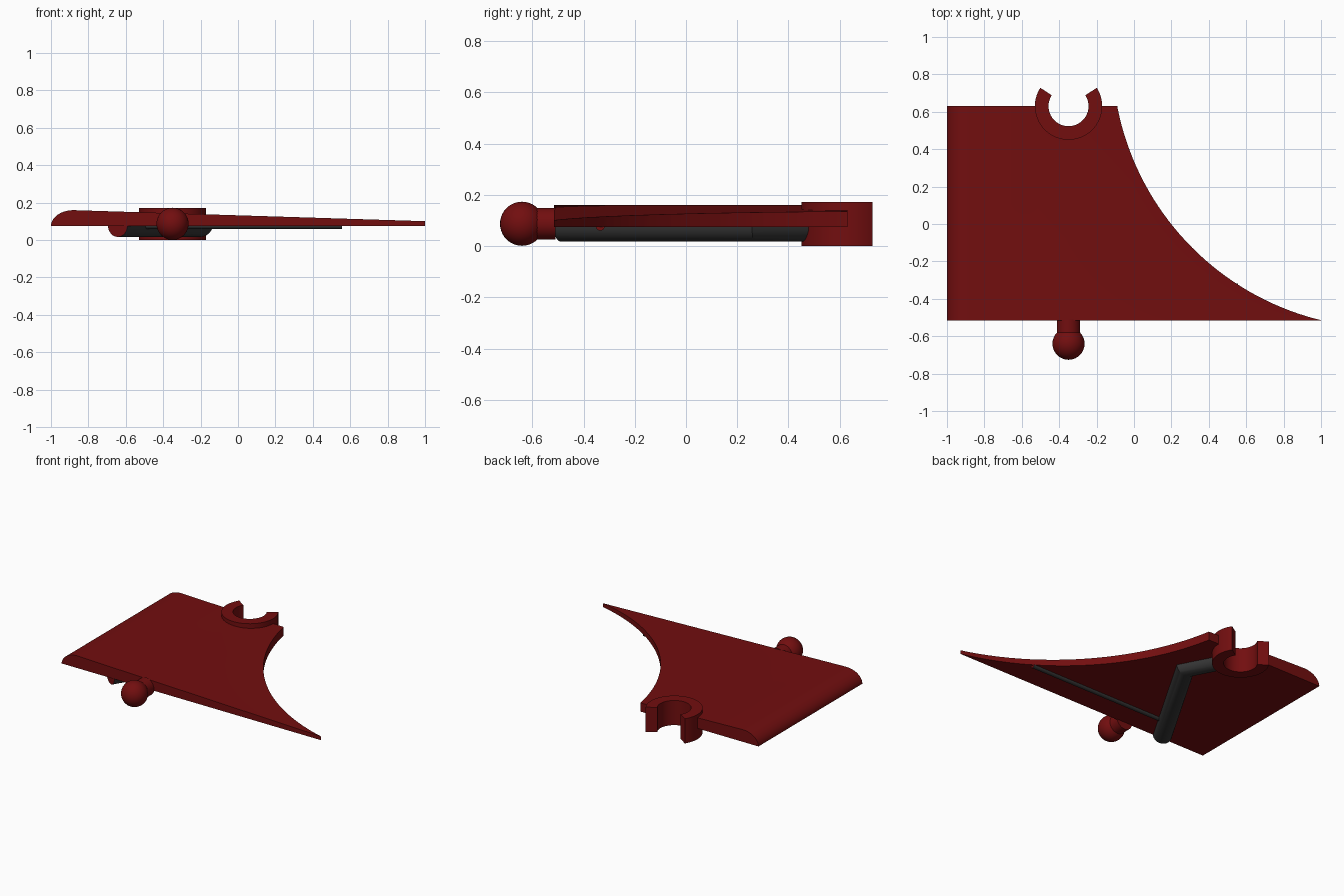
import bpy, bmesh, math
from mathutils import Vector

if "Cube" in bpy.data.objects:
    bpy.data.objects.remove(bpy.data.objects["Cube"])


def material(name, rgb):
    m = bpy.data.materials.new(name)
    m.diffuse_color = (*rgb, 1)
    m.use_nodes = True
    m.node_tree.nodes["Principled BSDF"].inputs["Base Color"].default_value = m.diffuse_color
    return m


RED = material("dark red", (0.168, 0.0044, 0.0048))
GREY = material("charcoal", (0.036, 0.036, 0.036))


def finish(obj, name, angle=35):
    obj.name = name
    bpy.ops.object.select_all(action='DESELECT')
    obj.select_set(True)
    bpy.context.view_layer.objects.active = obj
    bpy.ops.object.shade_smooth_by_angle(angle=math.radians(angle))
    return obj


def loft(name, sections, mats, closed_caps=True):
    """Bridge equal-length point loops; the caps use the first material, sides the last."""
    bm = bmesh.new()
    rings = [[bm.verts.new(p) for p in s] for s in sections]
    n = len(rings[0])
    for a, b in zip(rings, rings[1:]):
        for i in range(n):
            j = (i + 1) % n
            bm.faces.new((a[i], a[j], b[j], b[i])).material_index = len(mats) - 1
    for r in (rings[0], rings[-1]):
        bm.faces.new(r)
    bmesh.ops.recalc_face_normals(bm, faces=bm.faces)
    me = bpy.data.meshes.new(name)
    bm.to_mesh(me)
    bm.free()
    for m in mats:
        me.materials.append(m)
    obj = bpy.data.objects.new(name, me)
    bpy.context.collection.objects.link(obj)
    return finish(obj, name)


def cut(obj, x, y, r, segments):
    """Remove a vertical cylinder from the object."""
    bpy.ops.mesh.primitive_cylinder_add(vertices=segments, radius=r, depth=1, location=(x, y, 0.1))
    cutter = bpy.context.object
    cutter.hide_render = True
    cutter.data.materials.append(RED)
    mod = obj.modifiers.new("cut", 'BOOLEAN')
    mod.operation = 'DIFFERENCE'
    mod.solver = 'EXACT'
    mod.object = cutter
    bpy.context.view_layer.objects.active = obj
    bpy.ops.object.modifier_apply(modifier=mod.name)
    bpy.data.objects.remove(cutter)


def half_rod(name, path, r, z=0.077, steps=16):
    """Half-round rod hanging below height z, mitred at the bends, with red end caps."""
    pts = [Vector(p) for p in path]
    dirs = [(b - a).normalized() for a, b in zip(pts, pts[1:])]
    sections = []
    for i, p in enumerate(pts):
        d0, d1 = dirs[max(i - 1, 0)], dirs[min(i, len(dirs) - 1)]
        t = (d0 + d1).normalized()
        side = Vector((t.y, -t.x)) / t.dot(d1)
        ring = []
        for k in range(steps + 1):
            a = math.pi * k / steps
            q = p + side * (r * math.cos(a))
            ring.append((q.x, q.y, z - r * math.sin(a)))
        sections.append(ring)
    return loft(name, sections, [RED, GREY])


CX, CY = -0.35, 0.63      # clip centre
FRONT, BACK = -0.515, 0.63

# Wing panel: rounded left edge, tapering to the right, concave trailing curve
profile = [(1, 0.075)]
for k in range(13):
    a = math.pi / 2 * k / 12
    profile.append((-0.88 - 0.12 * math.cos(a), 0.075 + 0.085 * math.sin(a)))
profile.append((1, 0.101))
wing = loft("wing_panel", [[(x, y, z) for x, z in profile] for y in (FRONT, BACK)], [RED])
cut(wing, 1.346, 0.906, 1.462, 192)
cut(wing, CX, CY, 0.14, 64)
finish(wing, "wing_panel", 30)

# Open ring clip on the back edge
sections = []
for k in range(41):
    a = math.radians(147 + 246 * k / 40)
    c, s = math.cos(a), math.sin(a)
    sections.append([(CX + r * c, CY + r * s, z)
                     for r, z in ((0.107, 0), (0.18, 0), (0.18, 0.172), (0.107, 0.172))])
loft("ring_clip", sections, [RED])

# Ball joint and its neck on the front edge
bpy.ops.mesh.primitive_uv_sphere_add(segments=32, ring_count=20, radius=0.086,
                                     location=(CX, -0.64, 0.087))
ball = finish(bpy.context.object, "joint_ball")
bpy.ops.mesh.primitive_cylinder_add(vertices=32, radius=0.062, depth=0.11,
                                    location=(CX, -0.565, 0.087), rotation=(math.pi / 2, 0, 0))
neck = finish(bpy.context.object, "joint_neck")
for o in (ball, neck):
    o.data.materials.append(RED)

# Half-round rods on the underside
half_rod("bent_rod", [(-0.643, -0.487), (-0.205, 0.26), (-0.31, 0.46)], 0.06)
half_rod("thin_rod", [(-0.53, -0.335), (0.555, -0.335)], 0.017)
